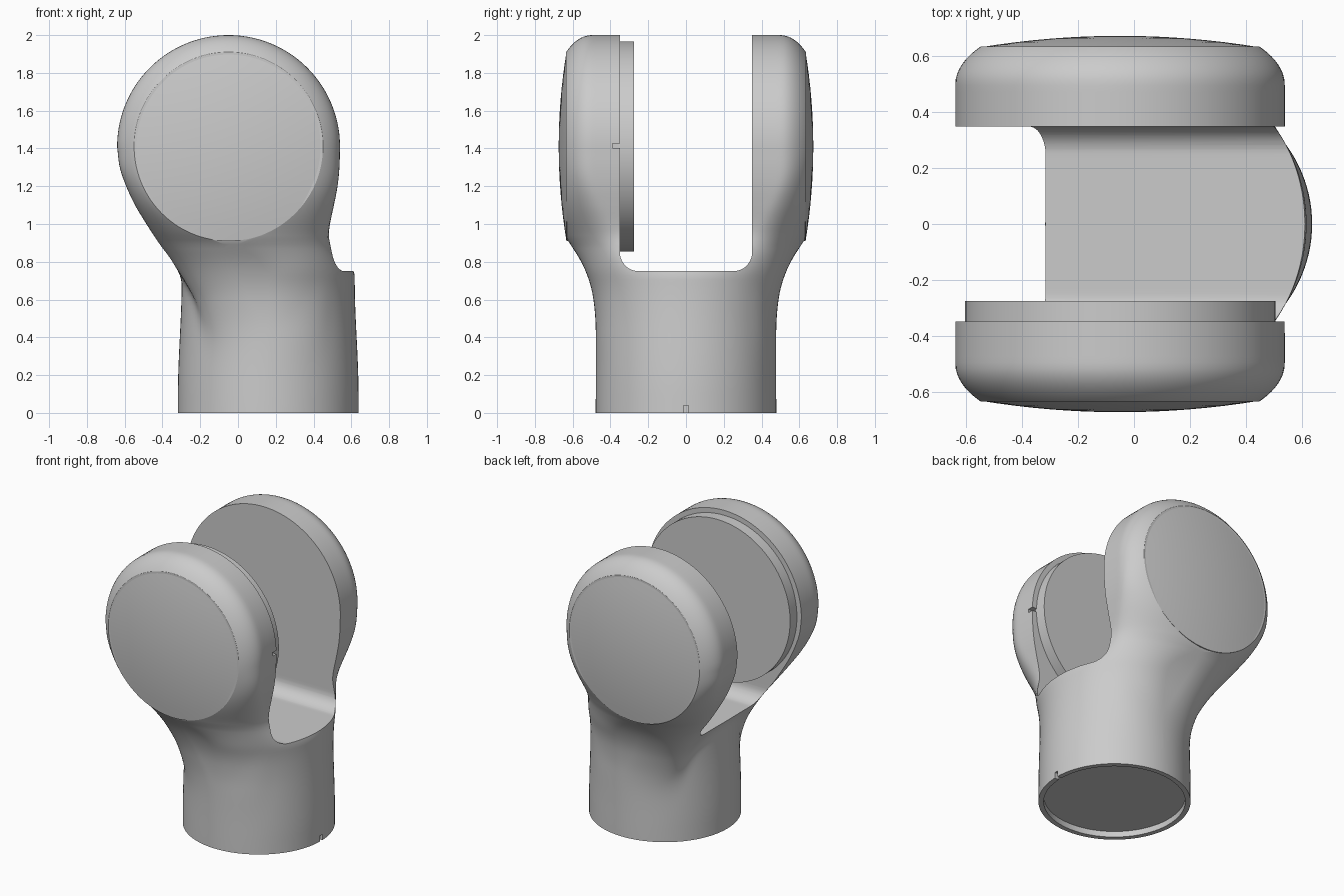
import bpy, bmesh, math
from mathutils import Matrix

if "Cube" in bpy.data.objects:
    bpy.data.objects.remove(bpy.data.objects["Cube"])

CX, CZ, R = -0.05, 1.41, 0.59      # joint axis and knuckle radius
BX, BR = 0.16, 0.478               # base tube centre and radius
FACE = 0.5                         # radius of the flat outer face


def smooth(a, b, x):
    t = min(1, max(0, (x - a) / (b - a)))
    return t * t * (3 - 2 * t)


def lerp(a, b, t):
    return a + (b - a) * t


def curve(pts, x):
    """Smooth (hermite) interpolation through (x, value) points."""
    if x <= pts[0][0]:
        return pts[0][1]
    if x >= pts[-1][0]:
        return pts[-1][1]
    i = next(j for j in range(len(pts) - 1) if x <= pts[j + 1][0])

    def slope(j):
        a, b = pts[max(j - 1, 0)], pts[min(j + 1, len(pts) - 1)]
        return (b[1] - a[1]) / (b[0] - a[0])
    (x0, y0), (x1, y1) = pts[i], pts[i + 1]
    h = x1 - x0
    t = (x - x0) / h
    return ((2*t**3 - 3*t*t + 1) * y0 + (t**3 - 2*t*t + t) * h * slope(i)
            + (3*t*t - 2*t**3) * y1 + (t**3 - t*t) * h * slope(i + 1))


# arm outline seen from the front (left, right) and half depth seen from the side
LEFT = [(.2, -.15), (.3, -.16), (.5, -.2), (.6, -.23), (.7, -.285), (.8, -.35), (.9, -.42),
        (1.0, -.485), (1.1, -.545), (1.2, -.592), (1.3, -.626), (1.41, -.64)]
RIGHT = [(.3, .47), (.8, .475), (.9, .475), (1.0, .487), (1.1, .508),
         (1.2, .527), (1.3, .537), (1.41, .54)]
DEPTH = [(0, BR), (.45, BR), (.6, .49), (.7, .513), (.8, .555), (.92, .63)]


def smax(a, b, k=0.03):
    h = max(k - abs(a - b), 0) / k
    return max(a, b) + h * h * k * 0.25


def edges(z, v):
    """Left and right x of the solid body at height z and depth fraction v."""
    hy = curve(DEPTH, z) if z < .92 else lerp(.63, .635, smooth(.92, 1.2, z))
    y = v * hy
    tube = lerp(BR, .458, smooth(.1, .7, z)) * math.sqrt(max(0, 1 - v * v))
    cx = lerp(BX, CX, smooth(.3, .95, z))
    y0 = lerp(.3, .5, smooth(.75, 1.3, z))
    s = max(0, (abs(y) - y0) / (hy - y0))
    face = math.sqrt(max(0, FACE**2 - (z - CZ)**2))
    out = []
    for sign, reach in ((-1, cx - curve(LEFT, z)), (1, curve(RIGHT, z) - cx)):
        wf = min(face / reach, 1)
        arm = sign * cx + reach * math.sqrt(max(0, 1 - s * s * (1 - wf * wf)))
        t = sign * BX + tube
        d = lerp(t, smax(t, arm), smooth(.15, .6, z))
        out.append(sign * lerp(d, arm, smooth(.72, .97, z)))
    return out[0], y, out[1]


def finish(name, bm, angle=30):
    bmesh.ops.remove_doubles(bm, verts=bm.verts, dist=1e-4)
    bmesh.ops.dissolve_degenerate(bm, edges=bm.edges, dist=1e-5)
    bmesh.ops.recalc_face_normals(bm, faces=bm.faces)
    me = bpy.data.meshes.new(name)
    bm.to_mesh(me)
    bm.free()
    ob = bpy.data.objects.new(name, me)
    bpy.context.collection.objects.link(ob)
    shade(ob, angle)
    return ob


def shade(ob, angle=30):
    bpy.ops.object.select_all(action='DESELECT')
    bpy.context.view_layer.objects.active = ob
    ob.select_set(True)
    bpy.ops.object.shade_smooth_by_angle(angle=math.radians(angle))


# fork body: horizontal sections below the axis, half revolution above it
N = 56
vs = [math.sin(math.pi * (i / N - .5)) for i in range(N + 1)]
bm = bmesh.new()
rings = []
NZ = 60
for j in range(NZ + 1):
    z = CZ * j / NZ
    sec = [edges(z, v) for v in vs]
    rings.append([bm.verts.new((r, y, z)) for l, y, r in sec]
                 + [bm.verts.new((l, y, z)) for l, y, r in reversed(sec)])
for a, b in zip(rings, rings[1:]):
    for i in range(len(a)):
        k = (i + 1) % len(a)
        bm.faces.new((a[i], a[k], b[k], b[i]))
bm.faces.new(rings[0])
top = rings[-1]
arcs = [top[:N + 1]]
NA = 56
for j in range(1, NA):
    p = math.pi * j / NA
    arcs.append([bm.verts.new((CX + (q.co.x - CX) * math.cos(p), q.co.y,
                               CZ + (q.co.x - CX) * math.sin(p))) for q in arcs[0]])
arcs.append(top[:N:-1])
for a, b in zip(arcs, arcs[1:]):
    for i in range(N):
        bm.faces.new((a[i], a[i + 1], b[i + 1], b[i]))
for e in (0, N):
    bm.faces.new([a[e] for a in arcs])
body = finish("fork_body", bm)


def cut(bm):
    c = finish("cutter", bm)
    c.hide_render = True
    m = body.modifiers.new("cut", 'BOOLEAN')
    m.operation, m.object, m.solver = 'DIFFERENCE', c, 'EXACT'
    bpy.context.view_layer.objects.active = body
    bpy.ops.object.modifier_apply(modifier=m.name)
    bpy.data.objects.remove(c)


def box(x0, x1, y0, y1, z0, z1):
    b = bmesh.new()
    m = Matrix.Translation(((x0+x1)/2, (y0+y1)/2, (z0+z1)/2)) @ \
        Matrix.Diagonal((x1-x0, y1-y0, z1-z0, 1))
    bmesh.ops.create_cube(b, size=1, matrix=m)
    return b


# slot between the arms, with rounded lower corners
W, FLOOR, RC = .35, .75, .1
half = [(W, 2.3)] + [(W - RC + RC * math.cos(a), FLOOR + RC - RC * math.sin(a))
                     for a in (math.pi / 2 * i / 10 for i in range(11))]
prof = half + [(-y, z) for y, z in reversed(half)]
bm = bmesh.new()
f = bm.faces.new([bm.verts.new((-1.2, y, z)) for y, z in prof])
g = bmesh.ops.extrude_face_region(bm, geom=[f])
bmesh.ops.translate(bm, vec=(2.4, 0, 0), verts=[v for v in g['geom'] if isinstance(v, bmesh.types.BMVert)])
cut(bm)

# recess under the base, and two small locating notches
bm = bmesh.new()
bmesh.ops.create_cone(bm, cap_ends=True, segments=96, radius1=.445, radius2=.445, depth=.2,
                      matrix=Matrix.Translation((BX, 0, -.06)))
cut(bm)
cut(box(.58, .7, -.013, .013, -.1, .04))
cut(box(.50, .7, -.39, -.33, 1.403, 1.427))
shade(body)


def lathe(name, prof):
    """Revolve (radius, y) points about the joint axis."""
    b = bmesh.new()
    vv = [b.verts.new((CX + r, y, CZ)) for r, y in prof]
    ee = [b.edges.new(p) for p in zip(vv, vv[1:])]
    bmesh.ops.spin(b, geom=vv + ee, cent=(CX, 0, CZ), axis=(0, 1, 0),
                   angle=math.tau, steps=96, use_duplicate=False)
    return finish(name, b)


# shallow domed outer caps
for name, s in (("front_cap", -1), ("back_cap", 1)):
    lathe(name, [(0, s * .6), (FACE - .004, s * .6)] +
          [(FACE * (1 - i / 8), s * (.633 + .041 * (1 - (1 - i / 8)**2))) for i in range(9)])

# raised bearing disc on the inside of the front arm
lathe("bearing_disc", [(0, -.36), (.556, -.36), (.556, -.275), (0, -.275)])
